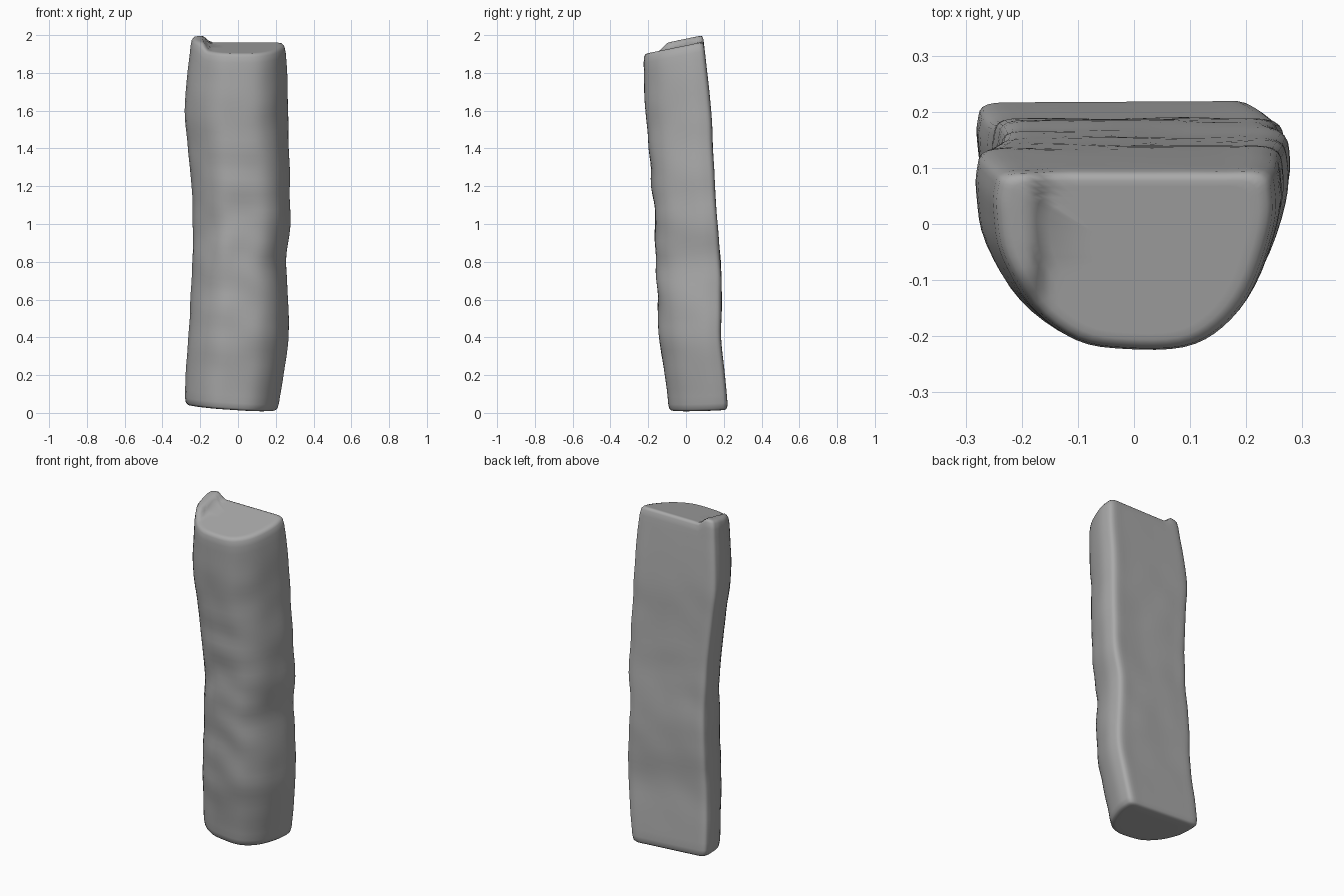
import bpy, bmesh, math
from mathutils import Vector, noise

cube = bpy.data.objects.get("Cube")
if cube:
    bpy.data.objects.remove(cube, do_unlink=True)

# Edge profiles sampled at even heights: left, right, front and back of the log
LEFT = (-.28, -.275, -.26, -.25, -.24, -.235, -.245, -.262, -.282, -.265, -.245)
RIGHT = (.21, .24, .265, .265, .255, .275, .272, .268, .262, .26, .245)
FRONT = (-.09, -.11, -.14, -.15, -.158, -.165, -.18, -.195, -.212, -.222, -.222)
BACK = (.222, .205, .185, .188, .182, .165, .152, .142, .132, .112, .092)
# Split-log section: u runs left to right, v runs front to back
SECTION = ((-.6, 1), (0, 1), (.6, 1), (.93, .99), (1, .87), (.98, .66), (.83, .33),
           (.62, .12), (.35, .01), (-.05, 0), (-.4, .05), (-.72, .24),
           (-.94, .52), (-1, .75), (-1, .9), (-.93, .99))
STEPS, LAYERS = 4, 44


def curve(a, b, c, d, t):
    return b + (c - a) * t / 2 + (a - 2.5 * b + 2 * c - d / 2) * t * t \
        + (1.5 * (b - c) + (d - a) / 2) * t ** 3


def sample(table, f):
    n = len(table) - 1
    x = min(max(f, 0), 1) * n
    i = min(int(x), n - 1)
    a, b, c, d = (table[min(max(j, 0), n)] for j in range(i - 1, i + 3))
    return curve(a, b, c, d, x - i)


def smooth_section():
    n = len(SECTION)
    for i in range(n):
        a, b, c, d = (Vector(SECTION[(i + k) % n]) for k in (-1, 0, 1, 2))
        for s in range(STEPS):
            yield curve(a, b, c, d, s / STEPS)


def top_height(u, v):
    splinter = min(max((-u - .62) / .12, 0), 1) * min(max((v - .2) / .2, 0), 1)
    return 1.9 + .065 * v + .035 * splinter


def bottom_height(u, v):
    return .022 - .016 * u + .014 * (v - .5)


def place(u, v, f, shrink=1, lift=0):
    u, v = u * shrink, .5 + (v - .5) * shrink
    z = bottom_height(u, v) * (1 - f) + top_height(u, v) * f + lift
    h = z / 2
    l, r, a, b = (sample(t, h) for t in (LEFT, RIGHT, FRONT, BACK))
    p = Vector(((l + r) / 2 + u * (r - l) / 2, a + (b - a) * v, z))
    # Gentle lumps in the bark, fading out on the split face
    lump = noise.noise(Vector((p.x * 6, p.y * 6, p.z * 7))) * .012
    fade = math.sin(math.pi * f) * (1 - .6 * v)
    return p + Vector((u, 2 * v - 1, 0)) * lump * fade


# Rings from the bottom middle, up the side and in over the top
rings = [(0, s, d) for s, d in ((.3, 0), (.6, 0), (.85, 0), (.93, .002), (.98, .012))]
rings += [(.02 + .955 * i / LAYERS, 1, 0) for i in range(LAYERS + 1)]
rings += [(1, s, d) for s, d in ((.985, -.016), (.95, -.004), (.89, 0), (.82, 0), (.76, 0),
                                 (.7, 0), (.6, 0), (.3, 0))]
outline = list(smooth_section())
bm = bmesh.new()
loops = [[bm.verts.new(place(u, v, *ring)) for u, v in outline] for ring in rings]
count = len(outline)
for low, high in zip(loops, loops[1:]):
    for i in range(count):
        j = (i + 1) % count
        bm.faces.new((low[i], low[j], high[j], high[i]))
bm.faces.new(loops[0])
bm.faces.new(loops[-1])
bmesh.ops.recalc_face_normals(bm, faces=bm.faces[:])
mesh = bpy.data.meshes.new("split_log")
bm.to_mesh(mesh)
bm.free()
log = bpy.data.objects.new("split_log", mesh)
bpy.context.collection.objects.link(log)

# Plain grey finish
grey = bpy.data.materials.new("plain_grey")
grey.use_nodes = True
colour = (.4, .4, .4, 1)
grey.diffuse_color = colour
grey.node_tree.nodes["Principled BSDF"].inputs["Base Color"].default_value = colour
mesh.materials.append(grey)

bpy.context.view_layer.objects.active = log
log.select_set(True)
bpy.ops.object.shade_smooth_by_angle(angle=math.radians(50))
